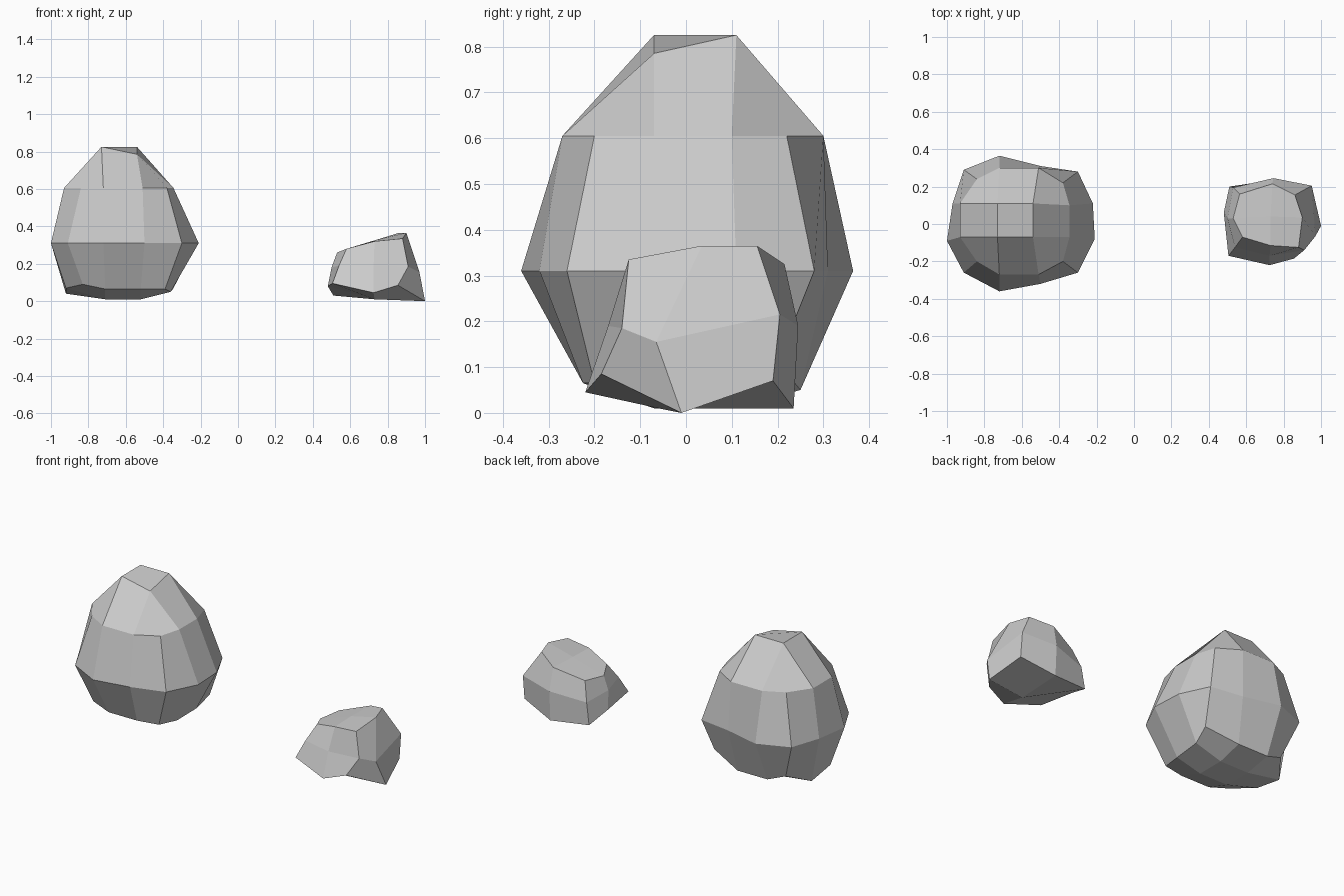
import bpy
import bmesh

if "Cube" in bpy.data.objects:
    bpy.data.objects.remove(bpy.data.objects["Cube"])


def make_rock(name, rings, bottom, top):
    """Faceted boulder: stacked rings (bottom to top, starting at the front-left
    corner, counter-clockwise) closed by square-grid caps around inner points."""
    bm = bmesh.new()
    loops = [[bm.verts.new(p) for p in ring] for ring in rings]
    n = len(loops[0])
    for low, high in zip(loops, loops[1:]):
        for i in range(n):
            j = (i + 1) % n
            bm.faces.new((low[i], low[j], high[j], high[i]))
    for ring, points in ((loops[0], bottom), (loops[-1], top)):
        inner = [bm.verts.new(p) for p in points]
        m, step = len(inner), n // 4
        for k in range(4):
            c = k * step
            bm.faces.new((ring[c], ring[c + 1], inner[k % m], ring[c - 1]))
            if m == 4:
                bm.faces.new((ring[c + 1], ring[c + 2], inner[(k + 1) % 4], inner[k]))
        if m == 4:
            bm.faces.new(inner)
    bmesh.ops.recalc_face_normals(bm, faces=bm.faces)
    mesh = bpy.data.meshes.new(name)
    bm.to_mesh(mesh)
    bm.free()
    obj = bpy.data.objects.new(name, mesh)
    bpy.context.collection.objects.link(obj)
    return obj


def level(points, z):
    return [(x, y, z) for x, y in points]


# Large egg-shaped boulder: twelve-sided rings
foot = [(-.83, -.20, .09), (-.71, -.225, .065), (-.52, -.225, .065),
        (-.39, -.20, .065), (-.36, -.07, .05), (-.35, .10, .06),
        (-.33, .20, .11), (-.52, .25, .05), (-.72, .25, .05),
        (-.83, .23, .09), (-.92, .11, .04), (-.92, -.07, .07)]
belly = [(-.91, -.26), (-.72, -.36), (-.50, -.32), (-.30, -.26),
         (-.21, -.08), (-.22, .11), (-.30, .28), (-.50, .31),
         (-.72, .365), (-.91, .29), (-.97, .11), (-1.0, -.09)]
shoulder = [(-.84, -.20), (-.72, -.27), (-.51, -.27), (-.38, -.20),
            (-.345, -.07), (-.345, .10), (-.38, .22), (-.51, .30),
            (-.72, .30), (-.84, .24), (-.93, .11), (-.93, -.07)]
make_rock("large_rock",
          [foot, level(belly, .31), level(shoulder, .605)],
          level([(-.71, -.07), (-.52, -.07), (-.52, .10), (-.71, .10)], .01),
          [(-.73, -.07, .825), (-.54, -.07, .785), (-.54, .11, .825), (-.73, .11, .825)])

# Small leaning rock: eight-sided rings
small_foot = [(.505, -.17, .095), (.725, -.22, .045), (.855, -.185, .085), (1.0, -.01, 0),
              (.95, .19, .07), (.745, .235, .01), (.51, .20, .03), (.48, .06, .08)]
small_middle = [(.54, -.125, .19), (.725, -.17, .19), (.91, -.14, .185), (.97, -.065, .155),
                (.95, .205, .215), (.745, .245, .19), (.53, .195, .16), (.50, .03, .18)]
small_crown = [(.58, -.07, .28), (.73, -.115, .32), (.88, -.125, .335), (.90, .035, .365),
               (.86, .155, .365), (.74, .215, .325), (.565, .16, .27), (.53, .03, .26)]
make_rock("small_rock", [small_foot, small_middle, small_crown],
          [(.73, -.06, .01)], [(.73, .04, .325)])
